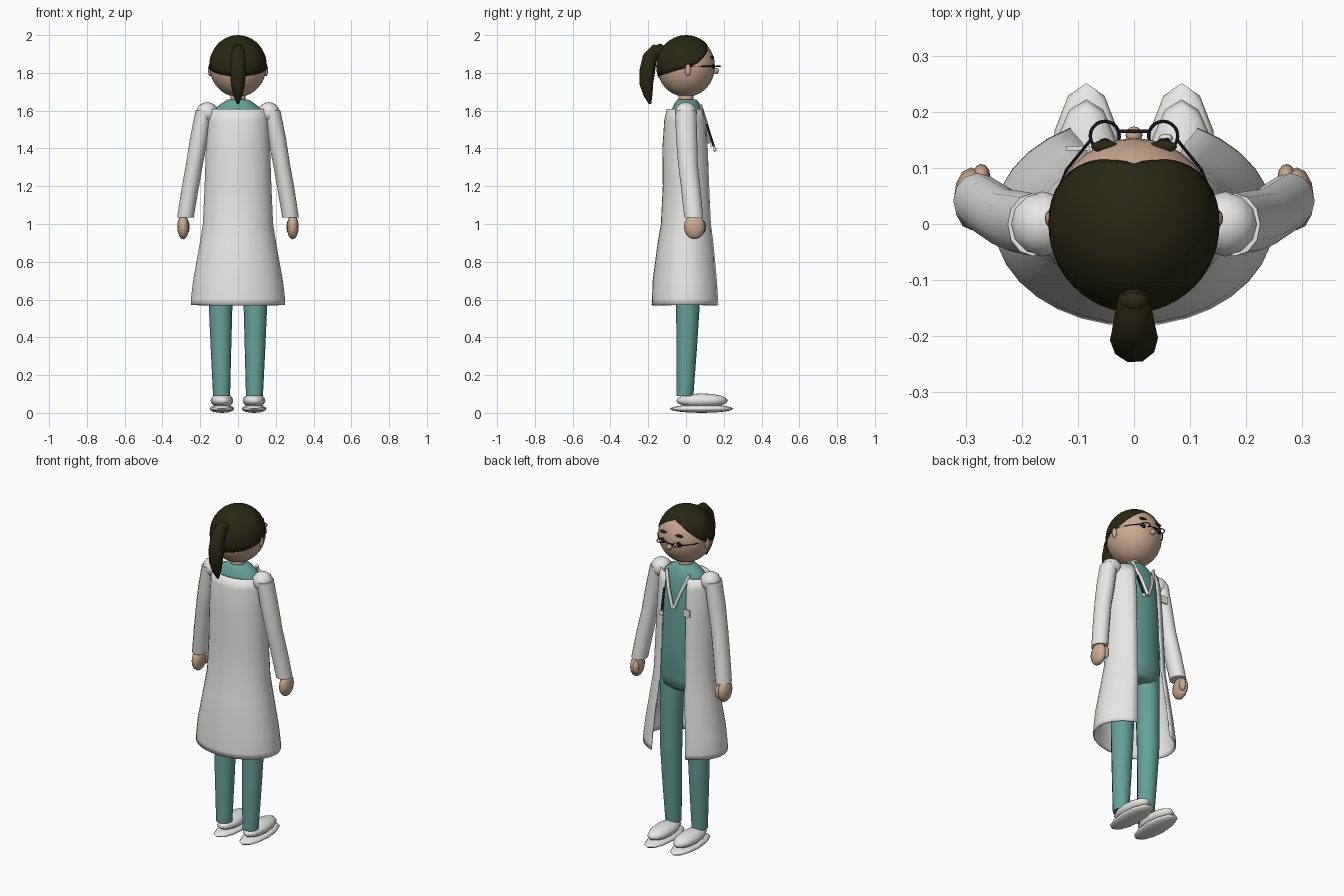
import bpy, bmesh
from math import sin, cos, pi, radians
from mathutils import Vector

if "Cube" in bpy.data.objects:
    bpy.data.objects.remove(bpy.data.objects["Cube"], do_unlink=True)


def material(name, rgb):
    m = bpy.data.materials.new(name)
    m.use_nodes = True
    m.diffuse_color = (*rgb, 1)
    m.node_tree.nodes["Principled BSDF"].inputs["Base Color"].default_value = (*rgb, 1)
    return m


WHITE = material("white cloth", (0.8, 0.8, 0.79))
TEAL = material("teal scrubs", (0.13, 0.36, 0.32))
SKIN = material("skin", (0.6, 0.4, 0.28))
HAIR = material("dark hair", (0.022, 0.02, 0.006))
BLACK = material("black plastic", (0.012, 0.013, 0.02))


def finish(name, bm, mat, sharp=50):
    me = bpy.data.meshes.new(name)
    bm.to_mesh(me)
    bm.free()
    me.materials.append(mat)
    me.shade_smooth()
    me.set_sharp_from_angle(angle=radians(sharp))
    ob = bpy.data.objects.new(name, me)
    bpy.context.collection.objects.link(ob)
    return ob


def skin_rings(bm, rings, closed):
    # Join neighbouring rows of points with quads
    rows = [[bm.verts.new(p) for p in r] for r in rings]
    n = len(rows[0])
    for a, b in zip(rows, rows[1:]):
        for j in range(n if closed else n - 1):
            k = (j + 1) % n
            bm.faces.new((a[j], a[k], b[k], b[j]))
    return rows


def loft(name, rings, mat, sides=16, gap=None):
    # Rings are (x, y, z, x radius, y radius), listed upwards; gap opens the +y side
    if gap is None:
        angles = [2 * pi * j / sides for j in range(sides)]
    else:
        start, span = pi / 2 + gap, 2 * (pi - gap)
        angles = [start + span * j / sides for j in range(sides + 1)]
    bm = bmesh.new()
    rows = skin_rings(bm, [[(x + rx * cos(t), y + ry * sin(t), z) for t in angles]
                           for x, y, z, rx, ry in rings], gap is None)
    if gap is None:
        bm.faces.new(rows[0][::-1])
        bm.faces.new(rows[-1])
    return finish(name, bm, mat)


def ball(name, loc, size, mat, seg=12, rings=8):
    bm = bmesh.new()
    bmesh.ops.create_uvsphere(bm, u_segments=seg, v_segments=rings, radius=1)
    bmesh.ops.scale(bm, vec=size, verts=bm.verts)
    bmesh.ops.translate(bm, vec=loc, verts=bm.verts)
    return finish(name, bm, mat, 80)


def tube(name, points, radii, mat, sides=8):
    # Sweep a circle along a path lying across the given points
    pts = [Vector(p) for p in points]
    bm, rings = bmesh.new(), []
    for i, p in enumerate(pts):
        d = (pts[min(i + 1, len(pts) - 1)] - pts[max(i - 1, 0)]).normalized()
        u = d.orthogonal().normalized() if i == 0 else (u - d * u.dot(d)).normalized()
        v = d.cross(u)
        rings.append([p + radii[i] * (u * cos(2 * pi * j / sides) + v * sin(2 * pi * j / sides))
                      for j in range(sides)])
    rows = skin_rings(bm, rings, True)
    bm.faces.new(rows[0][::-1])
    bm.faces.new(rows[-1])
    return finish(name, bm, mat, 60)


def thicken(ob, t):
    m = ob.modifiers.new("thickness", "SOLIDIFY")
    m.thickness, m.offset = t, -1


# Head, nose and neck
HZ = 1.835
ball("head", (0, 0, HZ), (0.15, 0.153, 0.162), SKIN, 32, 20)
ball("nose", (0, 0.158, 1.81), (0.015, 0.016, 0.017), SKIN)
loft("neck", [(0, 0, 1.6, 0.042, 0.042), (0, 0, 1.72, 0.04, 0.04)], SKIN)

# Hair cap, with its lower edge set by the angle from the face
HAIRLINE = [(0, 47), (20, 40), (40, 26), (70, 4), (90, -3), (135, -14), (180, -21)]


def hairline(az):
    for (a, e), (b, f) in zip(HAIRLINE, HAIRLINE[1:]):
        if az <= b:
            return radians(e + (f - e) * (az - a) / (b - a))


bm = bmesh.new()
cols, steps, rings = 48, 10, []
for k in range(steps):
    row = []
    for j in range(cols):
        az = 360 * j / cols
        low = hairline(min(az, 360 - az))
        e = low + (pi / 2 - low) * k / steps
        t = radians(az) + pi / 2
        row.append((0.153 * cos(e) * cos(t), 0.158 * cos(e) * sin(t), HZ + 0.165 * sin(e)))
    rings.append(row)
rows = skin_rings(bm, rings, True)
crown = bm.verts.new((0, 0, HZ + 0.165))
for j in range(cols):
    bm.faces.new((rows[-1][j], rows[-1][(j + 1) % cols], crown))
thicken(finish("hair_cap", bm, HAIR), 0.01)

# Ponytail with its tie
tube("ponytail", [(0, -0.115, 1.92), (0, -0.16, 1.92), (0, -0.192, 1.88), (0, -0.205, 1.81),
                  (0, -0.21, 1.74), (0, -0.2, 1.68), (0, -0.19, 1.635)],
     [0.026, 0.034, 0.04, 0.043, 0.037, 0.024, 0.006], HAIR, 10)
ball("hair_tie", (0, -0.138, 1.925), (0.028, 0.022, 0.03), HAIR)

# Scrubs top
loft("scrubs_top", [(0, 0.005, z, rx, ry) for z, rx, ry in (
    (0.92, 0.11, 0.07), (0.94, 0.14, 0.095), (1.0, 0.155, 0.108), (1.2, 0.152, 0.107),
    (1.4, 0.152, 0.107), (1.54, 0.145, 0.095), (1.61, 0.125, 0.078),
    (1.64, 0.085, 0.065), (1.66, 0.052, 0.05))], TEAL, 24)

# Open coat
coat = loft("coat", [(0, y, z, rx, ry) for z, rx, y, ry in (
    (0.57, 0.25, 0.005, 0.187), (0.6, 0.25, 0.005, 0.185), (0.7, 0.238, 0.003, 0.18),
    (0.9, 0.202, 0.006, 0.156), (1.0, 0.186, 0.007, 0.14), (1.2, 0.177, 0.007, 0.13),
    (1.4, 0.17, 0.002, 0.127), (1.55, 0.162, 0, 0.115), (1.61, 0.155, -0.002, 0.1))],
    WHITE, 28, radians(27))
thicken(coat, 0.008)

# Glasses bridge
tube("glasses_bridge", [(-0.027, 0.165, HZ), (0.027, 0.165, HZ)], [0.003] * 2, BLACK)

for side, s in (("left", 1), ("right", -1)):
    # Face details and glasses
    ball(side + "_ear", (s * 0.148, 0.01, 1.815), (0.011, 0.016, 0.033), SKIN)
    ball(side + "_eye", (s * 0.052, 0.143, HZ), (0.013, 0.01, 0.013), BLACK)
    ball(side + "_eyebrow", (s * 0.052, 0.138, 1.882), (0.025, 0.011, 0.007), HAIR)
    loop = [(s * 0.052 + 0.026 * cos(a), 0.157 + 0.026 * sin(a), HZ)
            for a in (2 * pi * i / 20 for i in range(21))]
    tube(side + "_glasses_rim", loop, [0.003] * 21, BLACK, 6)
    tube(side + "_glasses_temple", [(s * 0.077, 0.15, HZ), (s * 0.12, 0.097, HZ),
                                    (s * 0.152, 0.015, HZ)], [0.003] * 3, BLACK, 6)

    # Sleeve, shoulder and hand
    ball(side + "_shoulder", (s * 0.163, 0, 1.59), (0.058, 0.058, 0.055), WHITE)
    loft(side + "_sleeve", [(s * x, y, z, rx, ry) for x, y, z, rx, ry in (
        (0.278, 0.041, 1.035, 0.044, 0.05), (0.255, 0.026, 1.18, 0.045, 0.051),
        (0.23, 0.01, 1.32, 0.045, 0.052), (0.205, 0.003, 1.46, 0.048, 0.056),
        (0.18, -0.001, 1.6, 0.045, 0.056))], WHITE, 12)
    ball(side + "_hand", (s * 0.29, 0.045, 0.985), (0.031, 0.056, 0.066), SKIN)
    ball(side + "_thumb", (s * 0.272, 0.085, 0.985), (0.016, 0.022, 0.038), SKIN)

    # Trouser leg and shoe
    loft(side + "_leg", [(s * x, y, z, r, r) for x, y, z, r in (
        (0.087, -0.006, 0.09, 0.045), (0.09, 0.003, 0.33, 0.054),
        (0.092, 0.01, 0.56, 0.062), (0.085, 0.01, 0.98, 0.068))], TEAL)
    ball(side + "_shoe_sole", (s * 0.085, 0.083, 0.022), (0.065, 0.168, 0.022), WHITE)
    ball(side + "_shoe_upper", (s * 0.085, 0.085, 0.065), (0.06, 0.137, 0.038), WHITE)

    # Lapel forming half of the neckline
    tube(side + "_lapel", [(s * 0.075, 0.075, 1.63), (s * 0.04, 0.107, 1.53),
                           (s * 0.004, 0.122, 1.43)], [0.01] * 3, WHITE, 6)

# Hanging instrument and chest badge
tube("instrument_tube", [(0.066, 0.11, 1.53), (0.064, 0.128, 1.47), (0.058, 0.148, 1.41)],
     [0.006] * 3, BLACK)
ball("instrument_disc", (0.057, 0.153, 1.395), (0.013, 0.008, 0.013), WHITE)
bm = bmesh.new()
bmesh.ops.create_cube(bm, size=1)
bmesh.ops.scale(bm, vec=(0.042, 0.008, 0.045), verts=bm.verts)
bmesh.ops.translate(bm, vec=(-0.1, 0.135, 1.43), verts=bm.verts)
finish("badge", bm, WHITE, 30)
